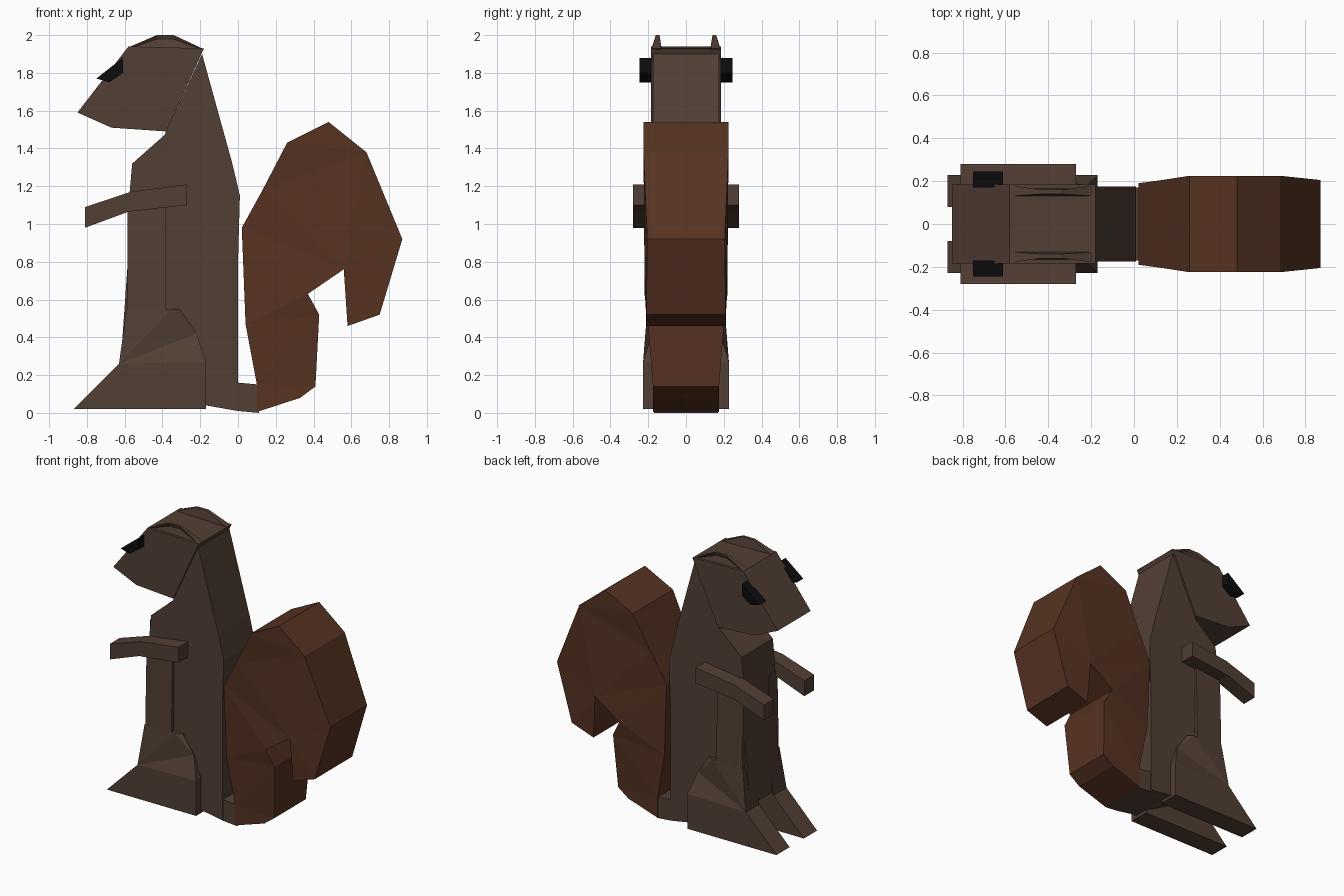
import bpy, bmesh


def material(name, rgb):
    m = bpy.data.materials.new(name)
    m.diffuse_color = (*rgb, 1)
    return m


FUR = material("fur", (0.085, 0.05, 0.035))
TAIL = material("tail_fur", (0.095, 0.033, 0.016))
BLACK = material("black", (0.004, 0.004, 0.005))


def slab(name, pts, mat, mirror=False, dent=0.0):
    """Side profile of (x, z, inner y, outer y) points spanned across y."""
    bm = bmesh.new()
    inner = [bm.verts.new((x, a, z)) for x, z, a, b in pts]
    outer = [bm.verts.new((x, b, z)) for x, z, a, b in pts]
    n = len(pts)
    bm.faces.new(inner[::-1])
    cap = bm.faces.new(outer)
    for i in range(n):
        j = (i + 1) % n
        bm.faces.new((inner[i], inner[j], outer[j], outer[i]))
    bmesh.ops.recalc_face_normals(bm, faces=bm.faces[:])
    if dent:
        bmesh.ops.inset_region(bm, faces=[cap], thickness=dent, depth=-dent * 0.7)
    bmesh.ops.triangulate(bm, faces=[f for f in bm.faces if len(f.verts) > 4])
    me = bpy.data.meshes.new(name)
    bm.to_mesh(me)
    bm.free()
    me.materials.append(mat)
    ob = bpy.data.objects.new(name, me)
    bpy.context.collection.objects.link(ob)
    if mirror:
        mod = ob.modifiers.new("mirror", "MIRROR")
        mod.use_axis = (False, True, False)
        mod.use_clip = False
    return ob


def centred(profile):
    return [(x, z, -w, w) for x, z, w in profile]


def flat(profile, y0, y1):
    return [(x, z, y0, y1) for x, z in profile]


# Head
slab("head", flat([(-0.85, 1.59), (-0.67, 1.51), (-0.38, 1.49),
                   (-0.18, 1.93), (-0.58, 1.94)], -0.185, 0.185), FUR)

# Ears: low ridges with a hollow on the outside
slab("ears", [(-0.58, 1.935, 0.13, 0.18), (-0.18, 1.925, 0.13, 0.18),
              (-0.34, 2.0, 0.14, 0.16), (-0.43, 2.0, 0.14, 0.16)],
     FUR, mirror=True, dent=0.018)

# Eyes
slab("eyes", flat([(-0.75, 1.77), (-0.68, 1.75), (-0.61, 1.80), (-0.61, 1.88)],
                  0.17, 0.245), BLACK, mirror=True)

# Neck, torso and belly
slab("body", flat([(-0.19, 1.90), (-0.39, 1.47), (-0.56, 1.32), (-0.58, 1.10),
                   (-0.58, 0.85), (-0.62, 0.28), (-0.17, 0.04), (0.0, 0.02),
                   (0.0, 0.80), (0.01, 1.15), (-0.03, 1.32)], -0.175, 0.175), FUR)

# Flanks standing slightly proud of the belly
slab("flanks", [(-0.585, 0.54, 0.10, 0.205), (-0.38, 0.54, 0.10, 0.205),
                (-0.38, 1.10, 0.10, 0.19), (-0.585, 1.10, 0.10, 0.19)],
     FUR, mirror=True)

# Arms
slab("arms", flat([(-0.27, 1.21), (-0.27, 1.10), (-0.58, 1.065), (-0.81, 0.98),
                   (-0.81, 1.09), (-0.57, 1.17)], 0.17, 0.28), FUR, mirror=True)

# Thigh, then lower leg with foot
slab("thighs", [(-0.63, 0.26, 0.08, 0.228), (-0.17, 0.27, 0.08, 0.228),
                (-0.22, 0.42, 0.08, 0.18), (-0.31, 0.55, 0.08, 0.18),
                (-0.35, 0.55, 0.08, 0.205), (-0.59, 0.55, 0.08, 0.205)],
     FUR, mirror=True)
slab("feet", flat([(-0.87, 0.02), (-0.17, 0.02), (-0.17, 0.27), (-0.63, 0.26)],
                  0.08, 0.228), FUR, mirror=True)

# Tail stub
slab("tail_base", flat([(-0.17, 0.04), (0.0, 0.01), (0.11, 0.0),
                        (0.11, 0.15), (0.0, 0.16), (-0.17, 0.16)],
                       -0.17, 0.17), FUR)

# Bushy curled tail
slab("tail", centred([(0.10, 0.005, 0.175), (0.33, 0.08, 0.175), (0.41, 0.14, 0.175),
                      (0.43, 0.52, 0.205), (0.37, 0.63, 0.22), (0.56, 0.76, 0.22),
                      (0.58, 0.46, 0.21), (0.75, 0.52, 0.21), (0.87, 0.92, 0.205),
                      (0.68, 1.38, 0.225), (0.48, 1.54, 0.225), (0.26, 1.43, 0.225),
                      (0.13, 1.18, 0.205), (0.02, 0.98, 0.19), (0.04, 0.47, 0.185),
                      (0.10, 0.15, 0.175)]), TAIL)
